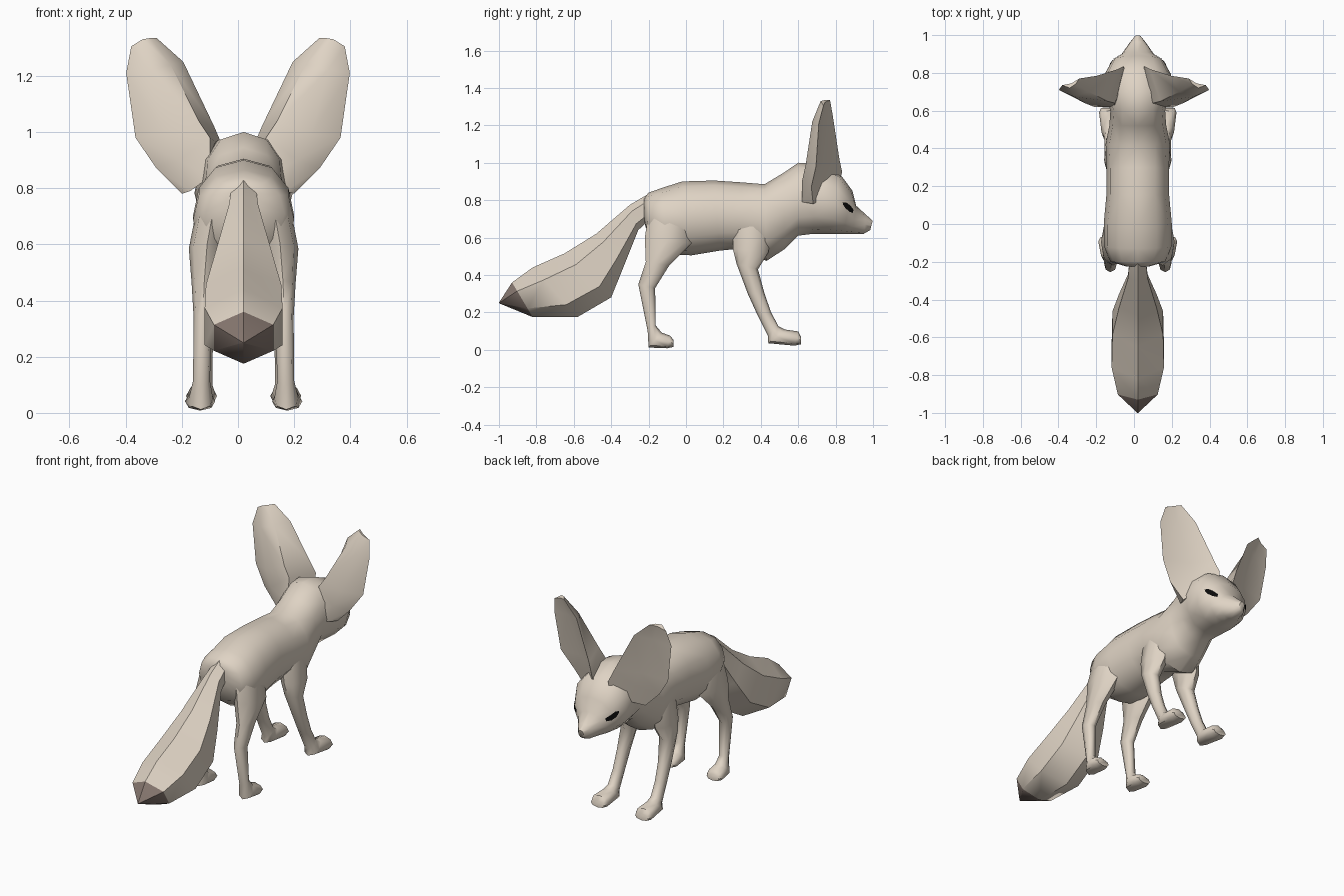
import bpy, bmesh, math
from mathutils import Vector
from mathutils.bvhtree import BVHTree

if "Cube" in bpy.data.objects:
    bpy.data.objects.remove(bpy.data.objects["Cube"])

CX = 0.02  # plane of symmetry


def material(name, rgb):
    m = bpy.data.materials.new(name)
    m.diffuse_color = (*rgb, 1)
    m.use_nodes = True
    m.node_tree.nodes["Principled BSDF"].inputs["Base Color"].default_value = m.diffuse_color
    return m


FUR = material("sandy_fur", (0.74, 0.655, 0.555))
DARK = material("dark_brown", (0.24, 0.185, 0.16))
BLACK = material("black", (0.003, 0.003, 0.003))


def finish(name, bm, mats, angle=50):
    bmesh.ops.recalc_face_normals(bm, faces=bm.faces)
    me = bpy.data.meshes.new(name)
    bm.to_mesh(me)
    bm.free()
    for m in mats:
        me.materials.append(m)
    ob = bpy.data.objects.new(name, me)
    bpy.context.collection.objects.link(ob)
    bpy.ops.object.select_all(action='DESELECT')
    ob.select_set(True)
    bpy.context.view_layer.objects.active = ob
    bpy.ops.object.shade_smooth_by_angle(angle=math.radians(angle))
    return ob


def bridge(rings, tip_from=None):
    """Skin a list of point rings; segments from tip_from on use material 1."""
    bm = bmesh.new()
    vs = [[bm.verts.new(p) for p in r] for r in rings]
    n = len(rings[0])
    for k in range(len(vs) - 1):
        for i in range(n):
            j = (i + 1) % n
            f = bm.faces.new((vs[k][i], vs[k][j], vs[k + 1][j], vs[k + 1][i]))
            f.material_index = int(tip_from is not None and k >= tip_from)
    bm.faces.new(vs[0])
    end = bm.faces.new(vs[-1])
    end.material_index = int(tip_from is not None)
    return bm


def loft_rings(sections, n, side=0, power=1.0):
    """Section: (y, z of one edge), (y, z of other edge), half width, x offset."""
    rings = []
    for a, b, hw, *off in sections:
        x0 = CX + side * (off[0] if off else 0)
        ring = []
        for i in range(n):
            t = 2 * math.pi * i / n
            s, c = math.sin(t), math.cos(t)
            s = math.copysign(abs(s) ** power, s)
            m = (1 + c) / 2
            ring.append((x0 + hw * s, b[0] + (a[0] - b[0]) * m, b[1] + (a[1] - b[1]) * m))
        rings.append(ring)
    return rings


# Body, neck and head in one skin: top edge, bottom edge, half width
body = [
    ((-.225, .81), (-.225, .70), .06),
    ((-.20, .84), (-.20, .58), .145),
    ((-.13, .865), (-.10, .51), .18),
    ((-.02, .90), (.03, .505), .18),
    ((.15, .905), (.18, .53), .165),
    ((.30, .895), (.28, .54), .165),
    ((.42, .885), (.43, .475), .17),
    ((.52, .945), (.53, .54), .15),
    ((.60, 1.0), (.60, .61), .145),
    ((.70, .995), (.68, .62), .17),
    ((.82, .945), (.77, .62), .175),
    ((.89, .85), (.84, .62), .135),
    ((.91, .77), (.89, .62), .085),
    ((.965, .72), (.95, .62), .045),
    ((.998, .69), (.985, .64), .018),
]
bm = bridge(loft_rings(body, 12, power=0.85))
bmesh.ops.triangulate(bm, faces=bm.faces)
skin = BVHTree.FromBMesh(bm)
finish("body_and_head", bm, [FUR])

# Bushy tail with a dark tip
tail = [
    ((-.19, .84), (-.19, .70), .05),
    ((-.30, .775), (-.255, .64), .06),
    ((-.48, .62), (-.335, .44), .115),
    ((-.65, .515), (-.40, .28), .155),
    ((-.82, .44), (-.58, .175), .16),
    ((-.93, .36), (-.82, .175), .122),
    ((-1.0, .252), (-.998, .248), .003),
]
finish("tail", bridge(loft_rings(tail, 6), tip_from=5), [FUR, DARK], 45)

# Legs: front edge, back edge, half width, distance from the middle
hind_leg = [
    ((.03, .74), (-.20, .74), .06, .105),
    ((.03, .57), (-.22, .60), .065, .13),
    ((-.09, .45), (-.215, .47), .045, .14),
    ((-.165, .33), (-.255, .35), .033, .145),
    ((-.162, .13), (-.205, .10), .030, .15),
    ((-.13, .092), (-.20, .012), .043, .152),
    ((-.085, .075), (-.10, .008), .054, .155),
    ((-.068, .055), (-.068, .015), .042, .155),
]
front_leg = [
    ((.46, .66), (.25, .66), .055, .105),
    ((.44, .52), (.25, .54), .058, .12),
    ((.385, .43), (.27, .46), .047, .13),
    ((.42, .30), (.33, .30), .035, .14),
    ((.455, .20), (.38, .19), .032, .143),
    ((.495, .125), (.438, .075), .034, .145),
    ((.53, .108), (.44, .035), .045, .147),
    ((.60, .098), (.58, .022), .055, .15),
    ((.614, .07), (.616, .03), .045, .15),
]

# Ear cross-sections: inner edge, back, outer back, outer edge, hollow front
ear = [
    [(.04, .80, .84), (.10, .62, .84), (.17, .62, .79), (.20, .68, .78), (.13, .76, .82)],
    [(.055, .835, .95), (.10, .64, .98), (.21, .62, .90), (.29, .67, .87), (.16, .74, .92)],
    [(.085, .82, 1.02), (.14, .65, 1.04), (.26, .64, .99), (.365, .695, .98), (.20, .73, 1.0)],
    [(.195, .785, 1.25), (.24, .70, 1.24), (.32, .675, 1.22), (.398, .71, 1.21), (.29, .735, 1.23)],
    [(.29, .77, 1.335), (.31, .74, 1.335), (.34, .72, 1.33), (.38, .735, 1.305), (.33, .745, 1.325)],
]

# Eyes: (y, z) of upper and lower lid from back corner to front corner
upper = [(.835, .788), (.855, .787), (.875, .772), (.892, .75)]
lower = [(.838, .775), (.852, .755), (.872, .738), (.889, .732)]


def on_skin(y, z, side, lift=.004):
    hit, normal, _, _ = skin.ray_cast(Vector((side, y, z)), Vector((-side, 0, 0)))
    if hit is None:
        hit, normal, _, _ = skin.find_nearest(Vector((CX + side * .1, y, z)))
    if normal.x * side < 0:
        normal = -normal
    return hit + normal * lift


for side, label in ((-1, "left"), (1, "right")):
    finish(label + "_hind_leg", bridge(loft_rings(hind_leg, 8, side, .85)), [FUR])
    finish(label + "_front_leg", bridge(loft_rings(front_leg, 8, side, .85)), [FUR])

    rings = [[(side * x, y, z) for x, y, z in r] for r in ear]
    finish(label + "_ear", bridge(rings), [FUR], 60)

    # Thin eye plate following the face
    bm = bmesh.new()
    rows = [[bm.verts.new(on_skin(y, z, side)) for y, z in lid] for lid in (upper, lower)]
    for i in range(3):
        quad = [rows[0][i], rows[0][i + 1], rows[1][i + 1], rows[1][i]]
        bm.faces.new(quad if side < 0 else quad[::-1])
    finish(label + "_eye", bm, [BLACK])
